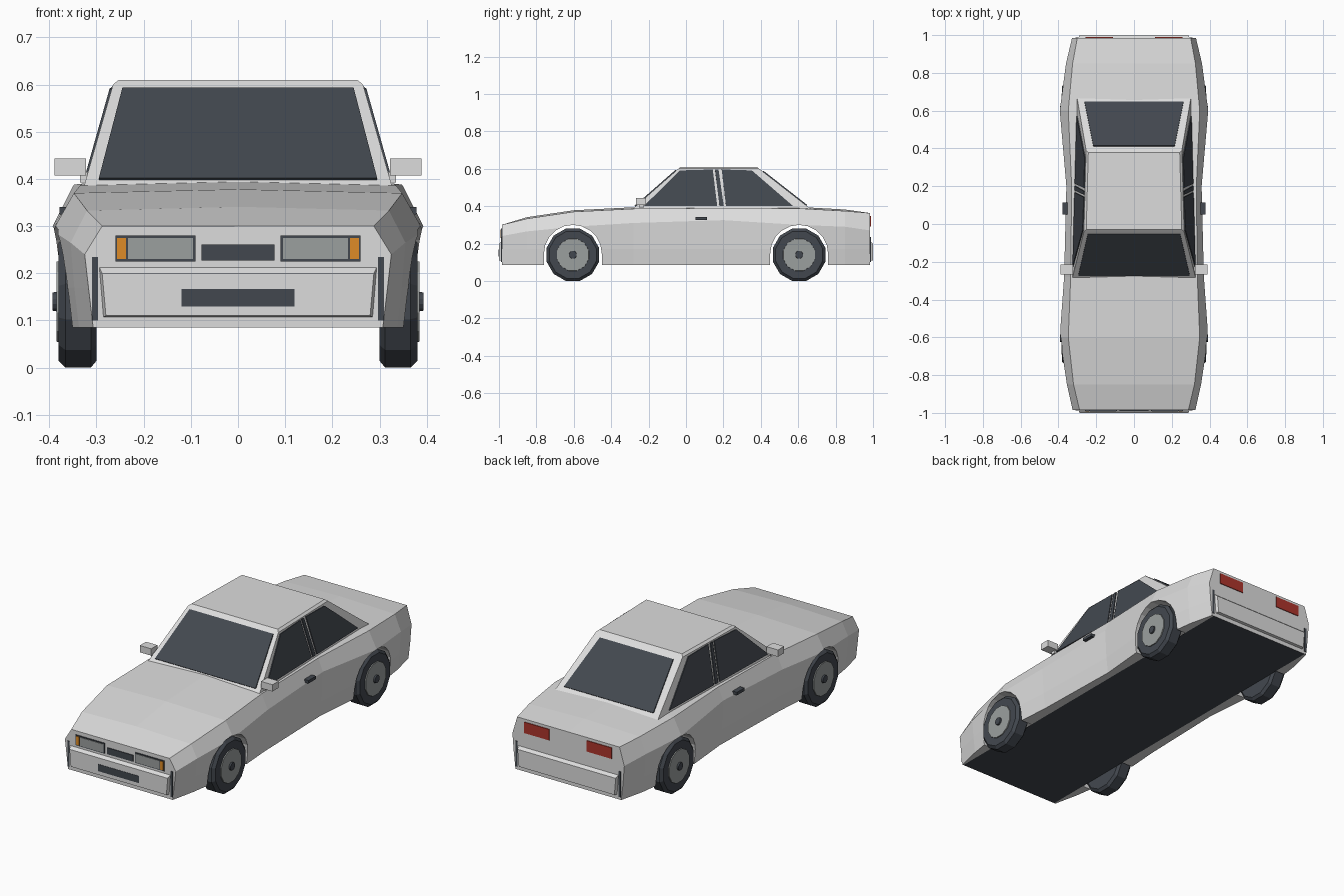
import bpy, bmesh, math
from mathutils import Vector

cube = bpy.data.objects.get("Cube")
if cube:
    bpy.data.objects.remove(cube, do_unlink=True)


def material(name, rgb):
    m = bpy.data.materials.new(name)
    m.use_nodes = True
    m.diffuse_color = (*rgb, 1)
    m.node_tree.nodes["Principled BSDF"].inputs["Base Color"].default_value = (*rgb, 1)
    return m


PAINT = material("silver_paint", (0.72, 0.72, 0.72))
DARK = material("dark_glass_and_rubber", (0.055, 0.064, 0.078))
GREY = material("lamp_and_rim_grey", (0.33, 0.35, 0.345))
AMBER = material("amber", (0.73, 0.26, 0.02))
RED = material("tail_red", (0.42, 0.035, 0.025))


def loft(name, rings, *mats):
    """Closed solid through rings of equal point count."""
    bm = bmesh.new()
    vs = [[bm.verts.new(p) for p in ring] for ring in rings]
    n = len(rings[0])
    for a, b in zip(vs, vs[1:]):
        for i in range(n):
            j = (i + 1) % n
            bm.faces.new((a[i], a[j], b[j], b[i]))
    bm.faces.new(vs[0])
    bm.faces.new(vs[-1])
    bmesh.ops.recalc_face_normals(bm, faces=bm.faces)
    me = bpy.data.meshes.new(name)
    bm.to_mesh(me)
    bm.free()
    for m in mats:
        me.materials.append(m)
    ob = bpy.data.objects.new(name, me)
    bpy.context.collection.objects.link(ob)
    return ob


def slab(name, pts, offset, mat):
    return loft(name, [pts, [Vector(p) + Vector(offset) for p in pts]], mat)


def box(name, x, y, z, mat):
    pts = [(x[0], y[0], z[0]), (x[1], y[0], z[0]), (x[1], y[0], z[1]), (x[0], y[0], z[1])]
    return slab(name, pts, (0, y[1] - y[0], 0), mat)


def mirrored_box(name, x, y, z, mat):
    for side, s in (("left", 1), ("right", -1)):
        box(f"{side}_{name}", (s * x[0], s * x[1]), y, z, mat)


FLOOR_X, FLOOR_Z, AXLE, END = 0.30, 0.085, 0.605, 0.985

# Lower body: y, widest half width, its height, shoulder half width, shoulder height
stations = [
    (-END, 0.325, 0.24, 0.288, 0.300),
    (-0.85, 0.355, 0.265, 0.32, 0.333),
    (-0.60, 0.393, 0.29, 0.348, 0.370),
    (-0.28, 0.370, 0.31, 0.335, 0.386),
    (0.20, 0.358, 0.325, 0.33, 0.390),
    (0.60, 0.393, 0.30, 0.348, 0.388),
    (0.85, 0.360, 0.29, 0.325, 0.374),
    (END, 0.328, 0.27, 0.30, 0.363),
]


def section(y, w, zw, sw, zs):
    crown = 0.0 if abs(y) == END else 0.008
    half = [(FLOOR_X, FLOOR_Z), (w - 0.018, FLOOR_Z), (w - 0.008, 0.17), (w, zw), (sw, zs)]
    left = [(x, y, z) for x, z in half]
    right = [(-x, y, z) for x, z in reversed(half)]
    return left + [(0, y, zs + crown)] + right


body = loft("body", [section(*s) for s in stations], PAINT, DARK)

# Wheel arches cut from both sides
cutters = []
for s in (-1, 1):
    for yc in (-AXLE, AXLE):
        arc = [(math.cos(a) * 0.155, 0.145 + math.sin(a) * 0.155)
               for a in (math.pi * i / 10 for i in range(11))]
        arc = [(0.155, -0.1)] + arc + [(-0.155, -0.1)]
        c = slab("arch_cutter", [(s * FLOOR_X, yc + y, z) for y, z in arc], (s * 0.2, 0, 0), PAINT)
        c.hide_render = True
        cutters.append(c)
        mod = body.modifiers.new("arch", 'BOOLEAN')
        mod.operation, mod.solver, mod.object = 'DIFFERENCE', 'EXACT', c
bpy.context.view_layer.update()
cut = bpy.data.meshes.new_from_object(body.evaluated_get(bpy.context.evaluated_depsgraph_get()))
body.modifiers.clear()
body.data = cut
for c in cutters:
    bpy.data.objects.remove(c, do_unlink=True)

# Open the inner arch walls and darken the floor
bm = bmesh.new()
bm.from_mesh(cut)
bm.normal_update()
walls = []
for f in bm.faces:
    c = f.calc_center_median()
    f.material_index = int(f.normal.z < -0.95 and abs(c.x) < FLOOR_X - 0.01 and c.z < 0.1)
    if abs(f.normal.x) > 0.99 and abs(abs(c.x) - FLOOR_X) < 0.002:
        walls.append(f)
bmesh.ops.delete(bm, geom=walls, context='FACES')
bm.to_mesh(cut)
bm.free()


# Cabin, bounded by three slanted planes
def side_x(y, z):
    return 0.325 - 0.0266 * (y + 0.28) - 0.255 * (z - 0.39)


def front_y(z):
    return -0.28 + 1.14 * (z - 0.39)


def rear_y(z):
    return 0.66 - 1.28 * (z - 0.39)


def cabin_ring(z, top=None, inset=0.0):
    f, r = front_y(z) + inset, rear_y(z) - inset
    xf, xr = side_x(f, z) - inset, side_x(r, z) - inset
    h = top or z
    return [(xf, f, h), (xr, r, h), (-xr, r, h), (-xf, f, h)]


loft("cabin", [cabin_ring(0.375), cabin_ring(0.60), cabin_ring(0.60, 0.61, 0.012)], PAINT)


# Windscreen and rear window
def screen(name, edge, lo, hi, offset):
    (xl, zl), (xh, zh) = lo, hi
    slab(name, [(-xl, edge(zl), zl), (xl, edge(zl), zl), (xh, edge(zh), zh), (-xh, edge(zh), zh)],
         offset, DARK)


screen("windscreen", front_y, (0.295, 0.398), (0.245, 0.59), (0, -0.004, 0.004))
screen("rear_window", rear_y, (0.262, 0.402), (0.215, 0.585), (0, 0.004, 0.004))

# Side windows and dark door pillar, as (y, z) outlines
panes = {
    "front_side_window": [(-0.225, 0.40), (-0.032, 0.59), (0.143, 0.595), (0.167, 0.40)],
    "door_pillar": [(0.179, 0.40), (0.155, 0.595), (0.174, 0.595), (0.202, 0.40)],
    "rear_side_window": [(0.214, 0.40), (0.191, 0.595), (0.352, 0.59), (0.572, 0.40)],
}
for name, outline in panes.items():
    for side, s in (("left", 1), ("right", -1)):
        slab(f"{side}_{name}", [(s * side_x(y, z), y, z) for y, z in outline],
             (s * 0.005, 0, 0.001), DARK)


# Bumpers with a sloped top, and dark seams at the body corners
def rect(w_top, w_low, y, z0, z1):
    return [(-w_low, y, z0), (w_low, y, z0), (w_top, y, z1), (-w_top, y, z1)]


for end, s in (("front", -1), ("rear", 1)):
    loft(end + "_bumper", [rect(0.296, 0.287, s * 0.98, 0.107, 0.217),
                           rect(0.288, 0.280, s * 1.0, 0.11, 0.200)], PAINT)
    mirrored_box(end + "_corner_seam", (0.297, 0.309), (s * 0.98, s * 0.988), (0.10, 0.235), DARK)

# Front lamps and grilles
mirrored_box("lamp_frame", (0.09, 0.26), (-0.98, -0.989), (0.225, 0.28), DARK)
mirrored_box("headlamp", (0.095, 0.233), (-0.985, -0.992), (0.23, 0.275), GREY)
mirrored_box("indicator", (0.237, 0.256), (-0.985, -0.992), (0.23, 0.275), AMBER)
box("upper_grille", (-0.077, 0.077), (-0.98, -0.989), (0.227, 0.261), DARK)
box("lower_grille", (-0.12, 0.12), (-0.994, -1.0015), (0.13, 0.167), DARK)

# Tail lamps, door handles and mirrors
mirrored_box("tail_lamp", (0.11, 0.257), (0.98, 0.989), (0.29, 0.348), RED)
mirrored_box("door_handle", (0.35, 0.378), (0.05, 0.113), (0.325, 0.341), DARK)
mirrored_box("door_mirror", (0.322, 0.389), (-0.267, -0.215), (0.407, 0.443), PAINT)
mirrored_box("mirror_stalk", (0.30, 0.335), (-0.25, -0.225), (0.392, 0.415), PAINT)


# Wheels
def disc(x, r, yc):
    return [(x, yc + r * math.cos(a), 0.14 + r * math.sin(a))
            for a in (math.tau * (i + 0.5) / 12 for i in range(12))]


for side, s in (("left", 1), ("right", -1)):
    for end, yc in (("front", -AXLE), ("rear", AXLE)):
        name = f"{end}_{side}_"
        tyre = [(0.30, 0.13), (0.312, 0.145), (0.366, 0.145), (0.38, 0.13)]
        loft(name + "tyre", [disc(s * x, r, yc) for x, r in tyre], DARK)
        loft(name + "rim", [disc(s * 0.37, 0.09, yc), disc(s * 0.385, 0.088, yc)], GREY)
        loft(name + "hub", [disc(s * 0.38, 0.022, yc), disc(s * 0.393, 0.02, yc)], DARK)
